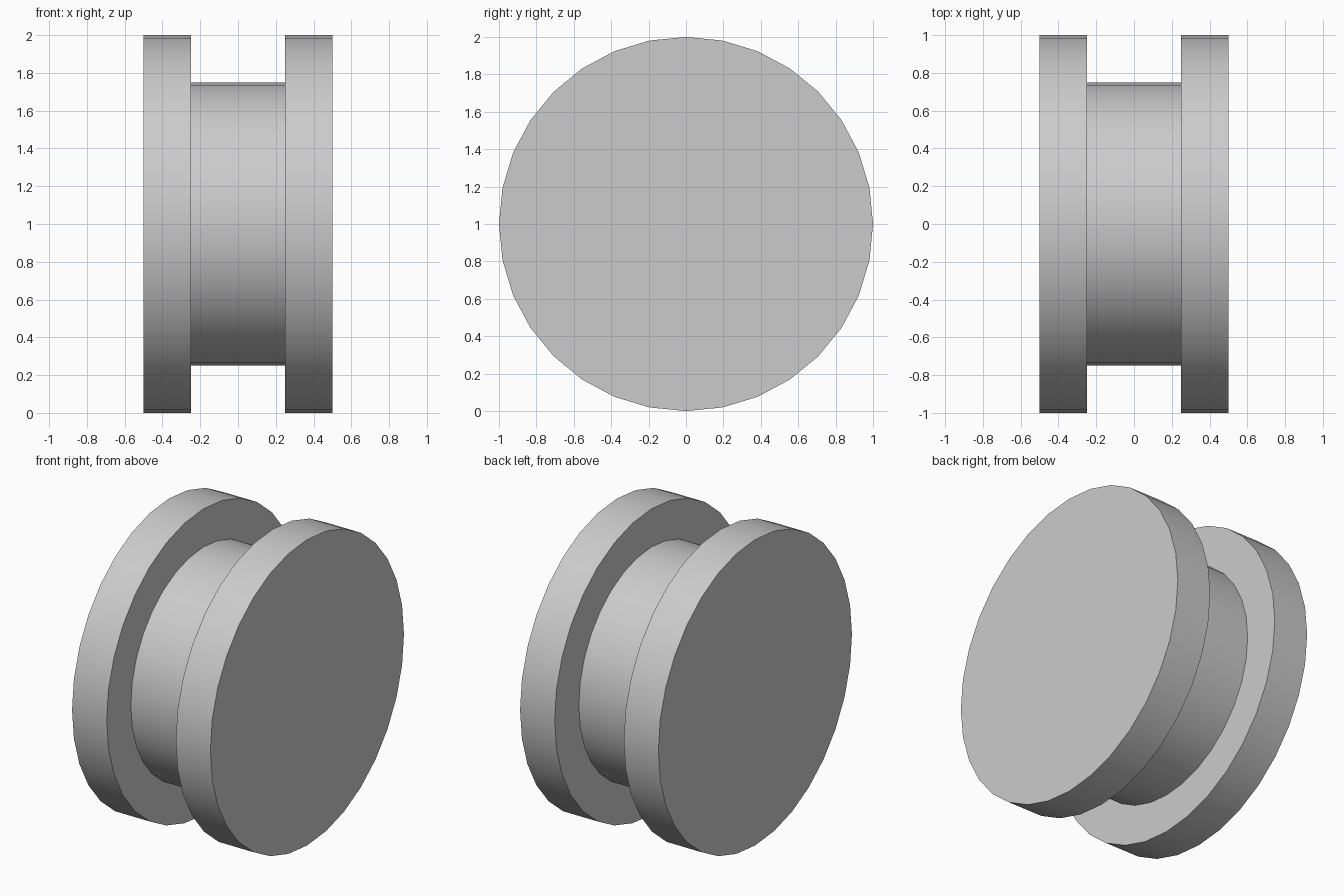
import bpy
import math
from mathutils import Matrix

SIDES = 32
RIM_RADIUS, HUB_RADIUS = 1.0, 0.75
HALF_WIDTH, HUB_HALF = 0.5, 0.25

cube = bpy.data.objects.get("Cube")
if cube:
    bpy.data.objects.remove(cube, do_unlink=True)

# Plain grey material
grey = bpy.data.materials.new("plain_grey")
grey.use_nodes = True
colour = (0.6, 0.6, 0.6, 1.0)
grey.diffuse_color = colour
grey.node_tree.nodes["Principled BSDF"].inputs["Base Color"].default_value = colour


def disc(name, radius, x_min, x_max):
    """Closed cylinder lying along x, with its axis at z = RIM_RADIUS."""
    bpy.ops.mesh.primitive_cylinder_add(
        vertices=SIDES, radius=radius, depth=x_max - x_min,
        location=((x_min + x_max) / 2, 0, RIM_RADIUS))
    obj = bpy.context.object
    obj.name = obj.data.name = name
    obj.data.transform(Matrix.Rotation(math.pi / 2, 4, "Y"))
    obj.data.materials.append(grey)
    bpy.ops.object.shade_smooth_by_angle(angle=math.radians(30))
    return obj


# Two rims joined by a narrower hub
disc("left_rim", RIM_RADIUS, HUB_HALF, HALF_WIDTH)
disc("right_rim", RIM_RADIUS, -HALF_WIDTH, -HUB_HALF)
disc("hub", HUB_RADIUS, -HUB_HALF, HUB_HALF)
